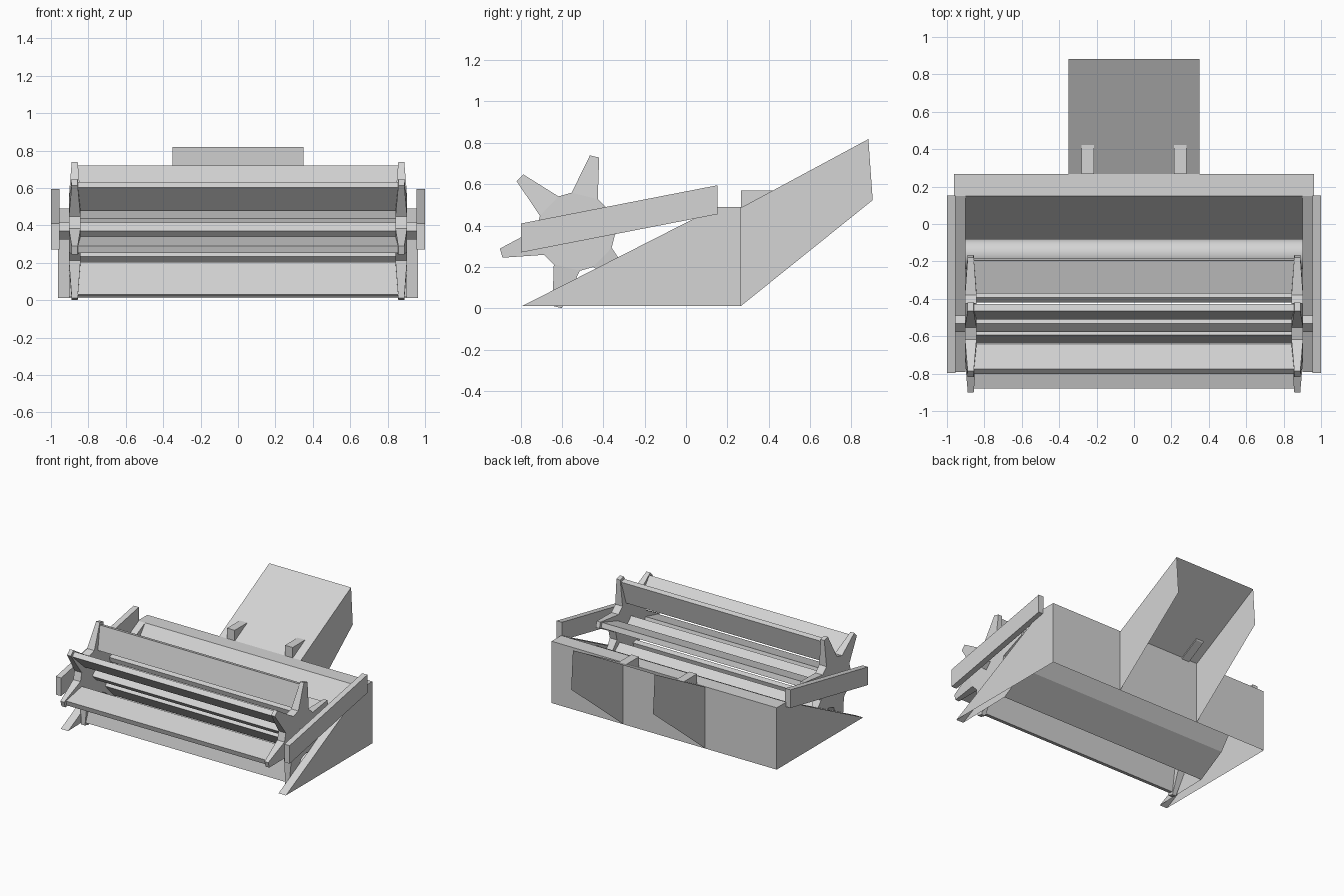
import bpy, bmesh, math
from mathutils import Vector

if "Cube" in bpy.data.objects:
    bpy.data.objects.remove(bpy.data.objects["Cube"])

grey = bpy.data.materials.new("plain_grey")
grey.use_nodes = True
colour = (0.66, 0.66, 0.66, 1)
grey.diffuse_color = colour
grey.node_tree.nodes["Principled BSDF"].inputs["Base Color"].default_value = colour


def finish(bm, name):
    bmesh.ops.recalc_face_normals(bm, faces=bm.faces)
    mesh = bpy.data.meshes.new(name)
    bm.to_mesh(mesh)
    bm.free()
    mesh.materials.append(grey)
    obj = bpy.data.objects.new(name, mesh)
    bpy.context.collection.objects.link(obj)
    return obj


def panel(bm, x, profile):
    """Flat face across the side: a (y, z) profile at one x."""
    return bm.faces.new([bm.verts.new((x, y, z)) for y, z in profile])


def strips(bm, path, x0, x1):
    """Thin sheets: an open (y, z) path swept from x0 to x1."""
    for p, q in zip(path, path[1:]):
        corners = ((x0, *p), (x1, *p), (x1, *q), (x0, *q))
        bm.faces.new([bm.verts.new(c) for c in corners])


def weld(bm):
    bmesh.ops.remove_doubles(bm, verts=bm.verts, dist=0.0001)


def prism(name, profile, x0, x1):
    """Closed solid: a (y, z) profile extruded along x."""
    bm = bmesh.new()
    panel(bm, x0, profile)
    panel(bm, x1, profile)
    strips(bm, profile + profile[:1], x0, x1)
    weld(bm)
    return finish(bm, name)


def polar(centre, angle, radius):
    return (centre[0] + radius * math.cos(angle), centre[1] + radius * math.sin(angle))


# Trough shell: back wall, top beam, sloped pan and hollow side walls
outer_x, inner_x = 0.963, 0.9
nose, rim, back = (-0.79, 0.012), (0.15, 0.49), [(0.267, 0.49), (0.267, 0.012)]
pan = [rim, (-0.118, 0.147), (-0.34, 0.02)]
bm = bmesh.new()
strips(bm, [rim] + back, -outer_x, outer_x)
strips(bm, pan, -inner_x, inner_x)
for s in (1, -1):
    panel(bm, s * outer_x, [nose, rim] + back)
    panel(bm, s * inner_x, [nose] + pan)
    strips(bm, [nose, rim], s * inner_x, s * outer_x)
weld(bm)
finish(bm, "trough")

# Reel arms
arm = [(-0.797, 0.27), (0.153, 0.455), (0.153, 0.595), (-0.797, 0.41)]
for side, s in (("left", 1), ("right", -1)):
    prism(side + "_reel_arm", arm, s * 0.955, s)

# Feeder duct: top and two sides, open at the bottom and rear end
duct_top = [(0.267, 0.487), (0.882, 0.818)]
bm = bmesh.new()
strips(bm, duct_top, -0.35, 0.35)
for x in (-0.35, 0.35):
    panel(bm, x, duct_top + [(0.903, 0.523), (0.267, 0.012)])
weld(bm)
finish(bm, "feeder_duct")

# Mounting brackets on the duct
bracket = [(0.267, 0.475), (0.267, 0.57), (0.425, 0.57), (0.42, 0.56)]
for side, s in (("left", 1), ("right", -1)):
    prism(side + "_bracket", bracket, s * 0.215, s * 0.28)

# Auger
bpy.ops.mesh.primitive_cylinder_add(vertices=32, radius=0.08, depth=1.8,
                                    location=(0, -0.16, 0.225), rotation=(0, math.pi / 2, 0))
auger = bpy.context.object
auger.name = "auger"
auger.data.materials.append(grey)
bpy.ops.object.shade_smooth_by_angle()

# Reel: diamond axle, two spoked end wheels and six slats
hub = (-0.533, 0.37)
angles = [math.radians(16 + 60 * i) for i in range(6)]
prism("reel_axle", [polar(hub, i * math.pi / 2, 0.045) for i in range(4)], -0.96, 0.96)


def wheel(name, x):
    """Hub plate with six spokes that taper in both directions."""
    bm = bmesh.new()
    base_turn, tip_turn = math.radians(20), math.radians(3.5)
    rings = []
    for d in (-1, 1):
        base, ring = [], []
        for a in angles:
            b0, b1 = [bm.verts.new((x + d * 0.031, *polar(hub, a + t * base_turn, 0.19)))
                      for t in (-1, 1)]
            t0, t1 = [bm.verts.new((x + d * 0.016, *polar(hub, a + t * tip_turn, 0.376)))
                      for t in (-1, 1)]
            bm.faces.new((b0, t0, t1, b1))
            base += [b0, b1]
            ring += [b0, t0, t1, b1]
        bm.faces.new(base)
        rings.append(ring)
    a, b = rings
    for i in range(len(a)):
        j = (i + 1) % len(a)
        bm.faces.new((a[i], a[j], b[j], b[i]))
    return finish(bm, name)


wheel("left_reel_wheel", 0.873)
wheel("right_reel_wheel", -0.873)

for n, a in enumerate(angles):
    out = Vector((math.cos(a), math.sin(a)))
    across = Vector((-out.y, out.x)) * 0.02
    inner, outer = Vector(hub) + out * 0.175, Vector(hub) + out * 0.356
    slat = [inner - across, outer - across, outer + across, inner + across]
    prism(f"reel_slat_{n + 1}", [tuple(p) for p in slat], -0.873, 0.873)
